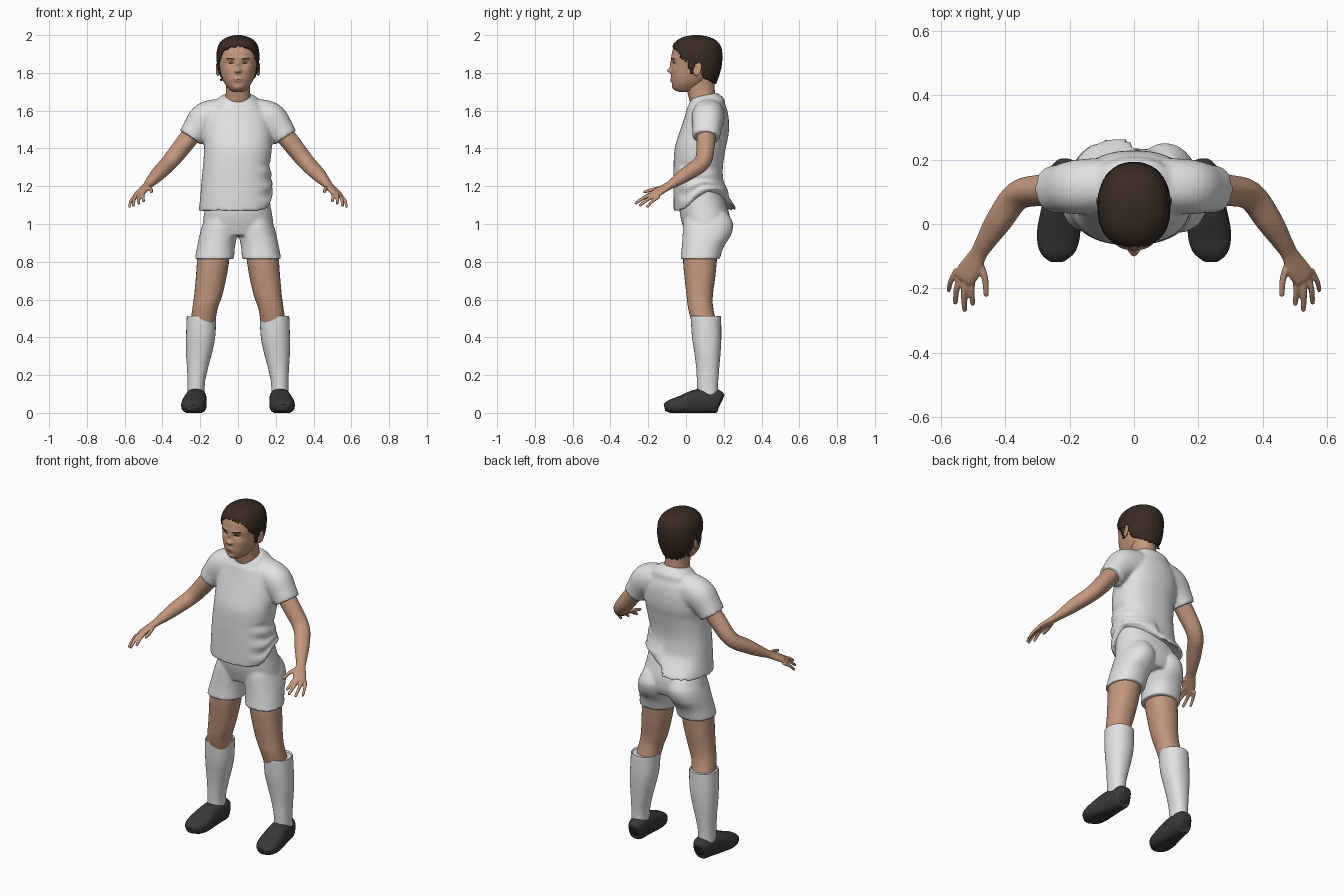
import bpy, bmesh, math, random
from mathutils import Vector

random.seed(3)


def material(name, rgb):
    m = bpy.data.materials.new(name)
    m.diffuse_color = (*rgb, 1)
    return m


WHITE = material("white cloth", (0.76, 0.76, 0.76))
SKIN = material("skin", (0.55, 0.31, 0.205))
HAIR = material("dark brown hair", (0.04, 0.024, 0.016))
SHOE = material("black shoe", (0.04, 0.04, 0.042))
LIP = material("lip", (0.40, 0.18, 0.14))
EYE = material("eye dark", (0.045, 0.028, 0.022))


def spline(pts, steps):
    """Catmull-Rom through rows of numbers."""
    P = [pts[0]] + list(pts) + [pts[-1]]
    out = []
    for i in range(1, len(P) - 2):
        for k in range(steps):
            t = k / steps
            out.append([0.5 * (2 * b + (c - a) * t + (2 * a - 5 * b + 4 * c - d) * t * t
                               + (3 * b - a - 3 * c + d) * t ** 3)
                        for a, b, c, d in zip(*P[i - 1:i + 3])])
    out.append(list(pts[-1]))
    return out


def loft(bm, pts, ref=None, seg=32, steps=5, n=2.2):
    """Rings of (x, y, z, rx, ry): level rings, or square to the path when ref is given."""
    rows = spline(pts, steps)
    cs = [Vector(r[:3]) for r in rows]
    rings = []
    for i, r in enumerate(rows):
        s, u = Vector((1, 0, 0)), Vector((0, 1, 0))
        if ref:
            t = (cs[min(i + 1, len(cs) - 1)] - cs[max(i - 1, 0)]).normalized()
            s = Vector(ref)
            s = (s - t * s.dot(t)).normalized()
            u = t.cross(s)
        ring = []
        for k in range(seg):
            a = 2 * math.pi * k / seg
            c, d = math.cos(a), math.sin(a)
            c = math.copysign(abs(c) ** (2 / n), c)
            d = math.copysign(abs(d) ** (2 / n), d)
            ring.append(bm.verts.new(cs[i] + s * (c * r[3]) + u * (d * r[4])))
        rings.append(ring)
    for p, q in zip(rings, rings[1:]):
        for k in range(seg):
            bm.faces.new((p[k], p[(k + 1) % seg], q[(k + 1) % seg], q[k]))
    bm.faces.new(rings[0][::-1])
    bm.faces.new(rings[-1])


def level(rows, cx=0):
    """(z, half width, front y, back y[, x]) to ring rows."""
    return [(r[4] if len(r) > 4 else cx, (r[2] + r[3]) / 2, r[0], r[1], (r[3] - r[2]) / 2)
            for r in rows]


def finish(bm, name, mats, mirror=False, voxel=0, smooth=0):
    bmesh.ops.recalc_face_normals(bm, faces=bm.faces[:])
    me = bpy.data.meshes.new(name)
    bm.to_mesh(me)
    bm.free()
    ob = bpy.data.objects.new(name, me)
    bpy.context.collection.objects.link(ob)
    for m in mats:
        me.materials.append(m)
    if mirror:
        ob.modifiers.new("mirror", "MIRROR").use_mirror_merge = False
    if voxel:
        r = ob.modifiers.new("blend", "REMESH")
        r.mode, r.voxel_size, r.use_smooth_shade = "VOXEL", voxel, True
    if smooth:
        s = ob.modifiers.new("soften", "SMOOTH")
        s.factor, s.iterations = 0.5, smooth
    bpy.ops.object.select_all(action="DESELECT")
    bpy.context.view_layer.objects.active = ob
    ob.select_set(True)
    if voxel:
        me.polygons.foreach_set("use_smooth", [True] * len(me.polygons))
    else:
        bpy.ops.object.shade_smooth_by_angle(angle=math.radians(50))
    return ob


def ramp(v, a, b):
    t = max(0, min(1, (v - a) / (b - a)))
    return t * t * (3 - 2 * t)


# Shirt: torso with both sleeves, uneven hem, loose tail and side folds
bm = bmesh.new()
loft(bm, level([(1.07, .195, -.065, .225, -.013), (1.14, .19, -.066, .21, -.01),
                (1.22, .186, -.066, .198, -.008), (1.30, .178, -.066, .195, -.008),
                (1.40, .179, -.06, .21), (1.48, .182, -.036, .226), (1.56, .17, -.01, .226),
                (1.62, .14, .008, .212), (1.66, .105, .02, .185), (1.68, .078, .028, .16)]),
     seg=80, steps=6, n=2.3)
for v in bm.verts:
    x, y, z = v.co
    if z < 1.25:
        h = 1.07 + .11 * ramp(x, -.01, .03) * ramp(y, -.02, .1)
        v.co.z = h + (z - 1.07) * (1.25 - h) / .18
        v.co.y += .045 * ramp(y, .1, .2) * ramp(-x, -.02, .02) * (1 - ramp(z, 1.07, 1.2))
    if z < 1.32 and x > .08:
        v.co.x += .007 * math.sin(z * 75 + y * 12) * ramp(x, .08, .15)
    if z > 1.63:
        v.co.z += (y - .09) * .22
for s in (1, -1):
    loft(bm, [(s * .09, .12, 1.575, .09, .085), (s * .17, .115, 1.555, .09, .085),
              (s * .222, .11, 1.50, .074, .076), (s * .252, .107, 1.457, .066, .073)],
         ref=(.62, 0, .5 * s), seg=32)
finish(bm, "shirt", [WHITE], voxel=.009, smooth=5)

# Shorts: pelvis and two legs
bm = bmesh.new()
loft(bm, level([(1.20, .16, -.03, .18), (1.10, .172, -.035, .215), (1.04, .182, -.03, .232),
                (.98, .187, -.014, .232), (.94, .17, 0, .215)]), seg=48)
for s in (1, -1):
    loft(bm, level([(1.06, .07, .0, .22, s * .09), (1.0, .092, -.014, .25, s * .095),
                    (.94, .1, -.018, .238, s * .104), (.88, .1, -.022, .20, s * .116),
                    (.815, .104, -.03, .18, s * .125)]), seg=40)
finish(bm, "shorts", [WHITE], voxel=.008, smooth=4)

# Legs, socks and shoes
bm = bmesh.new()
loft(bm, level([(.93, .08, 0, .18, .12), (.82, .085, -.015, .165, .13), (.72, .081, -.008, .155, .142),
                (.62, .074, .003, .142, .158), (.55, .067, .012, .145, .175),
                (.44, .065, .04, .17, .192)]))
finish(bm, "legs", [SKIN], mirror=True)

bm = bmesh.new()
loft(bm, level([(.505, .07, .03, .178, .193), (.512, .077, .026, .184, .193), (.49, .078, .026, .186, .194),
                (.40, .077, .032, .187, .198), (.32, .069, .044, .183, .206), (.24, .056, .054, .176, .214),
                (.16, .046, .058, .17, .221), (.08, .046, .06, .17, .222)]))
finish(bm, "socks", [WHITE], mirror=True)

bm = bmesh.new()
loft(bm, [(.213, .186, .06, .022, .035), (.214, .17, .065, .046, .06), (.22, .11, .068, .054, .066),
          (.226, .05, .062, .06, .064), (.234, -.03, .045, .067, .048), (.238, -.085, .038, .055, .035),
          (.238, -.114, .032, .024, .018)], ref=(1, 0, 0), n=2.5)
for v in bm.verts:
    v.co.z = max(v.co.z - .004, 0)
finish(bm, "shoes", [SHOE], mirror=True)

# Arms with palms and fingers
bm = bmesh.new()
W = (.045, .015, -.018)
loft(bm, [(.20, .11, 1.53, .05, .05), (.28, .105, 1.43, .049, .047), (.36, .088, 1.33, .045, .042),
          (.42, .008, 1.268, .041, .037), (.46, -.055, 1.225, .031, .027), (.482, -.092, 1.202, .027, .019),
          (.505, -.135, 1.178, .036, .016), (.524, -.163, 1.16, .036, .014),
          (.531, -.174, 1.154, .028, .010)], ref=W, seg=28)
FINGERS = [((.502, -.155, 1.167), (.503, -.205, 1.15), (.500, -.248, 1.122), .0095),
           ((.520, -.16, 1.160), (.527, -.215, 1.143), (.525, -.266, 1.110), .010),
           ((.536, -.155, 1.152), (.550, -.203, 1.130), (.554, -.244, 1.097), .0095),
           ((.548, -.142, 1.145), (.567, -.175, 1.122), (.575, -.206, 1.090), .0085),
           ((.482, -.118, 1.192), (.463, -.165, 1.185), (.458, -.220, 1.170), .0105)]
for a, b, c, r in FINGERS:
    tip = Vector(c) + (Vector(c) - Vector(b)) * .06
    loft(bm, [(*a, r * 1.25, r * 1.2), (*b, r, r), (*c, r * .8, r * .75), (*tip, r * .35, r * .3)],
         ref=W, seg=12, n=2)
finish(bm, "arms", [SKIN], mirror=True, voxel=.0042, smooth=2)

# Neck
bm = bmesh.new()
loft(bm, level([(1.61, .08, .03, .17), (1.68, .066, .012, .156), (1.74, .064, .0, .15),
                (1.79, .07, .0, .15)]))
finish(bm, "neck", [SKIN])

# Head: lofted skull with pushed features; brows, eyes and lips coloured by region
bm = bmesh.new()
loft(bm, level([(1.70, .022, -.035, .03), (1.706, .038, -.055, .055), (1.722, .054, -.068, .08),
                (1.75, .074, -.075, .11), (1.79, .09, -.078, .145), (1.84, .1, -.075, .165),
                (1.88, .104, -.078, .175), (1.93, .099, -.068, .17), (1.965, .082, -.044, .15),
                (1.988, .05, 0, .10)]), seg=128, steps=13, n=2.2)
BUMPS = [(0, 1.812, .013, .013, -.022), (.013, 1.808, .008, .008, -.007), (0, 1.842, .011, .022, -.010),
         (.038, 1.852, .017, .011, .010), (.036, 1.878, .024, .008, -.004), (0, 1.763, .024, .011, -.008),
         (0, 1.764, .022, .003, .004), (0, 1.722, .02, .012, -.006), (.055, 1.815, .02, .018, -.004)]
for v in bm.verts:
    x, y, z = v.co
    if y < 0:
        v.co.y += sum(d * math.exp(-((abs(x) - bx) / sx) ** 2 - ((z - bz) / sz) ** 2)
                      for bx, bz, sx, sz, d in BUMPS)
for f in bm.faces:
    c = f.calc_center_median()
    x, z = abs(c.x), c.z
    if c.y < -.02:
        if ((x - .038) / .015) ** 2 + ((z - 1.852) / .005) ** 2 < 1:
            f.material_index = 3
        elif .016 < x < .062 and abs(z - 1.876 + 5 * (x - .042) ** 2) < .004:
            f.material_index = 1
        elif (x / .028) ** 2 + ((z - 1.762) / .008) ** 2 < 1:
            f.material_index = 2
finish(bm, "head", [SKIN, HAIR, LIP, EYE])

# Ears
bm = bmesh.new()
bmesh.ops.create_uvsphere(bm, u_segments=20, v_segments=12, radius=1)
for v in bm.verts:
    x, y, z = v.co
    dish = .007 * math.exp(-(y * y + z * z) * 4) if x > 0 else 0
    v.co = (.107 + .011 * x + .006 * y - dish, .06 + .022 * y + .006 * z, 1.82 + .036 * z)
finish(bm, "ears", [SKIN], mirror=True)

# Hair: cap trimmed along a ragged hairline
LINE = [(-.2, 1.95), (-.07, 1.942), (-.045, 1.915), (-.02, 1.872), (.01, 1.858), (.02, 1.80), (.038, 1.80),
        (.046, 1.85), (.075, 1.848), (.09, 1.775), (.15, 1.748), (.3, 1.742)]


def hairline(y):
    for (a, p), (b, q) in zip(LINE, LINE[1:]):
        if y <= b:
            return p + (q - p) * (y - a) / (b - a)
    return LINE[-1][1]


bm = bmesh.new()
loft(bm, level([(1.72, .066, -.03, .152), (1.76, .088, -.055, .166), (1.80, .103, -.065, .18),
                (1.85, .111, -.075, .19), (1.90, .113, -.082, .192), (1.94, .106, -.073, .184),
                (1.97, .088, -.05, .162), (1.99, .055, -.014, .122), (2.0, .018, .035, .075)]),
     seg=96, steps=7, n=2.2)
cut = [f for f in bm.faces if f.calc_center_median().z
       < hairline(f.calc_center_median().y) + random.uniform(-.007, .005)]
bmesh.ops.delete(bm, geom=cut, context="FACES")
for v in bm.verts:
    if v.co.z < 1.99:
        v.co += Vector((v.co.x, v.co.y - .055, 0)) * random.uniform(-.008, .008)
hair = finish(bm, "hair", [HAIR])
shell = hair.modifiers.new("thickness", "SOLIDIFY")
shell.thickness, shell.offset = .01, -1
